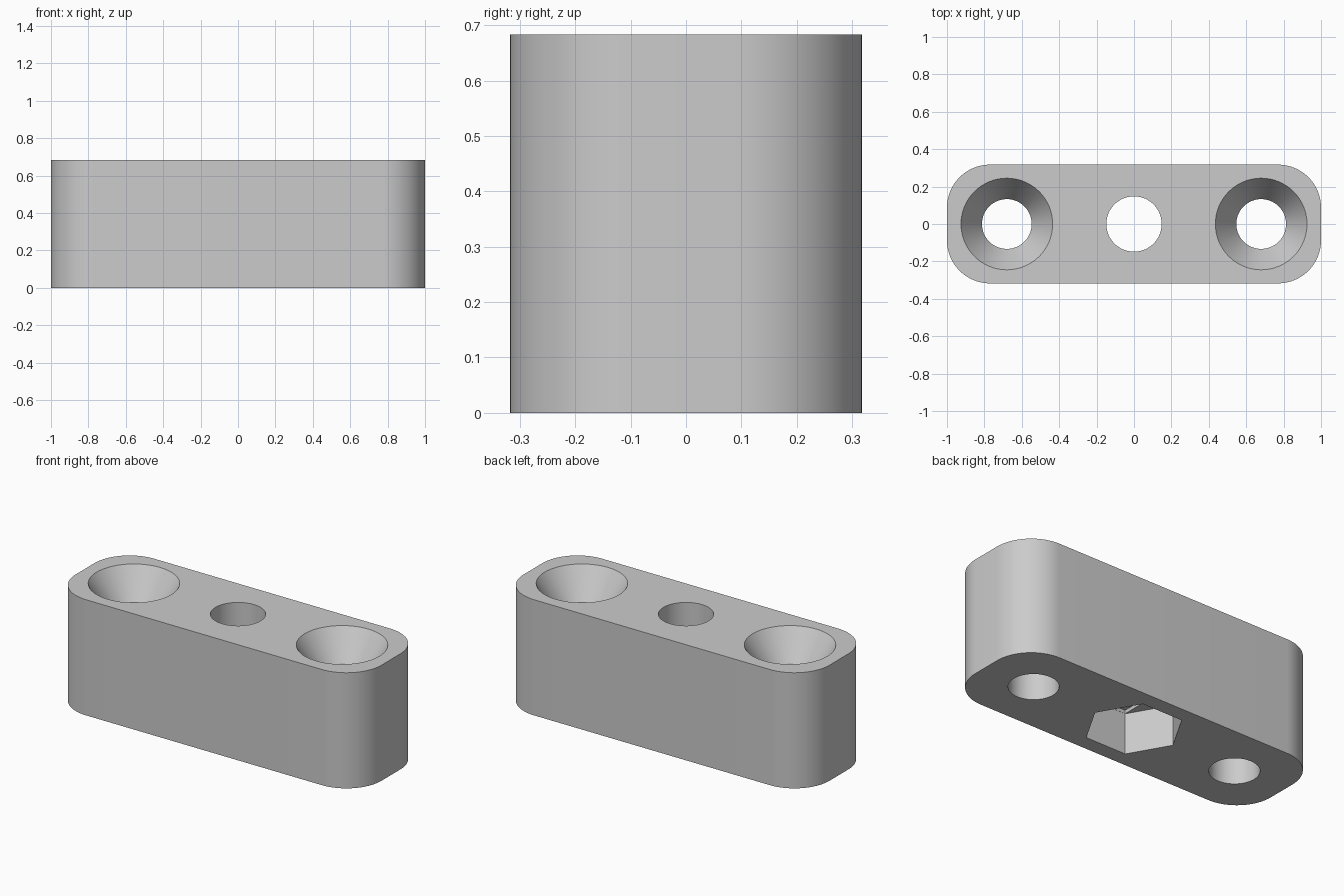
import bpy
import bmesh
from math import cos, sin, pi

LENGTH, WIDTH, HEIGHT = 2.0, 0.635, 0.683
CORNER = 0.23
SCREW_X = 0.68

cube = bpy.data.objects.get("Cube")
if cube:
    bpy.data.objects.remove(cube, do_unlink=True)

grey = bpy.data.materials.new("matte grey")
grey.use_nodes = True
grey.diffuse_color = (0.6, 0.6, 0.6, 1)
bsdf = next(n for n in grey.node_tree.nodes if n.type == 'BSDF_PRINCIPLED')
bsdf.inputs["Base Color"].default_value = grey.diffuse_color
bsdf.inputs["Roughness"].default_value = 0.7


def make_object(name, bm):
    bmesh.ops.recalc_face_normals(bm, faces=bm.faces)
    mesh = bpy.data.meshes.new(name)
    bm.to_mesh(mesh)
    bm.free()
    mesh.materials.append(grey)
    obj = bpy.data.objects.new(name, mesh)
    bpy.context.collection.objects.link(obj)
    return obj


def lathe(name, profile, x=0, sides=64):
    """Closed solid turned about a vertical axis from (radius, z) pairs."""
    bm = bmesh.new()
    rings = [[bm.verts.new((x + r * cos(2 * pi * i / sides), r * sin(2 * pi * i / sides), z))
              for i in range(sides)] for r, z in profile]
    for low, high in zip(rings, rings[1:]):
        for i in range(sides):
            j = (i + 1) % sides
            bm.faces.new((low[i], low[j], high[j], high[i]))
    bm.faces.new(rings[0][::-1])
    bm.faces.new(rings[-1])
    return make_object(name, bm)


def box(name, size, z_low):
    bm = bmesh.new()
    bmesh.ops.create_cube(bm, size=1)
    bmesh.ops.scale(bm, vec=size, verts=bm.verts)
    bmesh.ops.translate(bm, vec=(0, 0, z_low + size[2] / 2), verts=bm.verts)
    return make_object(name, bm)


def cut(target, cutter):
    cutter.hide_render = True
    mod = target.modifiers.new("cut", 'BOOLEAN')
    mod.operation = 'DIFFERENCE'
    mod.solver = 'EXACT'
    mod.object = cutter
    bpy.context.view_layer.objects.active = target
    bpy.ops.object.modifier_apply(modifier=mod.name)
    bpy.data.objects.remove(cutter, do_unlink=True)


# Block with rounded vertical corners
bm = bmesh.new()
bmesh.ops.create_cube(bm, size=1)
bmesh.ops.scale(bm, vec=(LENGTH, WIDTH, HEIGHT), verts=bm.verts)
bmesh.ops.translate(bm, vec=(0, 0, HEIGHT / 2), verts=bm.verts)
uprights = [e for e in bm.edges if abs(e.verts[0].co.z - e.verts[1].co.z) > 0.1]
bmesh.ops.bevel(bm, geom=uprights, offset=CORNER, segments=16, profile=0.5, affect='EDGES')
block = make_object("mounting_block", bm)

# Countersunk screw holes at both ends
SINK, R_HOLE, R_RIM, OVER = 0.173, 0.133, 0.245, 0.05
slope = (R_RIM - R_HOLE) / SINK
for side in (-1, 1):
    cut(block, lathe("screw_hole_cutter",
                     [(R_HOLE, -OVER), (R_HOLE, HEIGHT - SINK),
                      (R_RIM + slope * OVER, HEIGHT + OVER)], side * SCREW_X))

# Central bolt hole, hexagonal nut pocket below, shallow bridging slot above it
POCKET, R_HEX = 0.24, 0.263
cut(block, lathe("bolt_hole_cutter", [(0.148, -OVER), (0.148, HEIGHT + OVER)]))
cut(block, lathe("nut_pocket_cutter", [(R_HEX, -OVER), (R_HEX, POCKET)], sides=6))
cut(block, box("bridge_slot_cutter", (0.26, 2 * R_HEX * cos(pi / 6) - 0.002, 0.06), POCKET - 0.04))

# Smooth round surfaces, crisp rims
bpy.ops.object.select_all(action='DESELECT')
block.select_set(True)
bpy.context.view_layer.objects.active = block
bpy.ops.object.shade_smooth_by_angle(angle=pi / 6)
